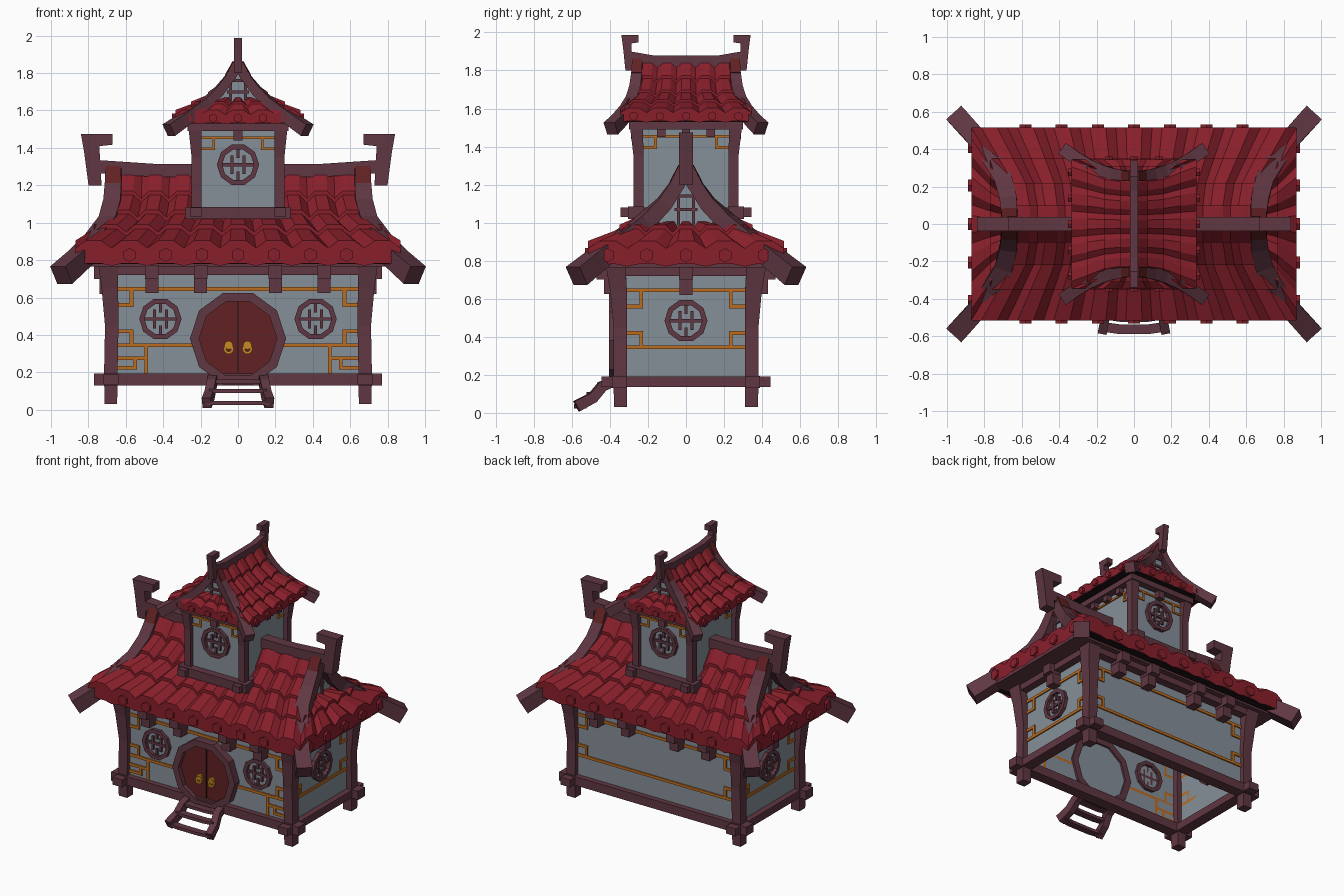
import bpy, bmesh, math
from mathutils import Matrix, Vector

if "Cube" in bpy.data.objects:
    bpy.data.objects.remove(bpy.data.objects["Cube"])

def material(name, rgb):
    m = bpy.data.materials.new(name)
    m.diffuse_color = (*rgb, 1)
    m.use_nodes = True
    m.node_tree.nodes["Principled BSDF"].inputs["Base Color"].default_value = m.diffuse_color
    return m

RED = material("roof red", (0.25, 0.014, 0.024))
WOOD = material("plum wood", (0.115, 0.038, 0.055))
WALL = material("grey wall", (0.235, 0.275, 0.315))
TRIM = material("orange trim", (0.50, 0.15, 0.014))
DOOR = material("door maroon", (0.12, 0.015, 0.016))
GOLD = material("gold", (0.58, 0.26, 0.015))
DARK = material("dark seam", (0.012, 0.005, 0.006))

def rot(deg):
    return Matrix.Rotation(math.radians(deg), 4, 'Z')

I = Matrix.Identity(4)
FRONT, RIGHT, BACK, LEFT = rot(0), rot(90), rot(180), rot(270)

def finish(bm, name, mat):
    me = bpy.data.meshes.new(name)
    bm.to_mesh(me)
    bm.free()
    me.materials.append(mat)
    ob = bpy.data.objects.new(name, me)
    bpy.context.collection.objects.link(ob)
    return ob

def box(bm, lo, hi, M=I):
    lo, hi = Vector(lo), Vector(hi)
    T = Matrix.Translation((lo + hi) / 2) @ Matrix.Diagonal((*(hi - lo), 1))
    bmesh.ops.create_cube(bm, size=1, matrix=M @ T)

def skin(bm, rings, closed_path=False, M=I):
    """Join equal vertex loops into a solid."""
    vs = [[bm.verts.new(M @ Vector(p)) for p in r] for r in rings]
    n, faces = len(vs[0]), []
    for a, b in zip(vs, vs[1:] + vs[:1] if closed_path else vs[1:]):
        faces += [bm.faces.new((a[i], a[(i + 1) % n], b[(i + 1) % n], b[i])) for i in range(n)]
    if not closed_path:
        faces += [bm.faces.new(vs[0]), bm.faces.new(vs[-1])]
    bmesh.ops.recalc_face_normals(bm, faces=faces)

def sweep(bm, pts, sizes, ref=(0, 0, 1), M=I):
    """Rectangular bar along a path; sizes are half widths (side, up)."""
    pts, rings = [Vector(p) for p in pts], []
    for i, p in enumerate(pts):
        t = (pts[min(i + 1, len(pts) - 1)] - pts[max(i - 1, 0)]).normalized()
        s = t.cross(Vector(ref)).normalized()
        u = s.cross(t)
        w, h = sizes[i]
        rings.append([p + s * w * a + u * h * b for a, b in ((-1, -1), (1, -1), (1, 1), (-1, 1))])
    skin(bm, rings, M=M)

def decagon(r, cx, cz, y):
    return [(cx + r * math.cos(math.radians(36 * i)), y, cz + r * math.sin(math.radians(36 * i)))
            for i in range(10)]

def ring(bm, cx, cz, r0, r1, y0, y1, M=I):
    skin(bm, [[l[i] for l in (decagon(r1, cx, cz, y0), decagon(r1, cx, cz, y1),
                              decagon(r0, cx, cz, y1), decagon(r0, cx, cz, y0))]
              for i in range(10)], True, M)

def disc(bm, pos, r, depth, n, M=I):
    bmesh.ops.create_cone(bm, cap_ends=True, segments=n, radius1=r, radius2=r, depth=depth,
                          matrix=M @ Matrix.Translation(pos) @ Matrix.Rotation(math.pi / 2, 4, 'X'))

def tiles(bm, path, zb, k, amp, end, M):
    """Corrugated slope with stepped rows and a drop at the eave."""
    rows = [(path[0], 0, 1)]
    for p in path[1:]:
        rows += [(p, amp, 1), (p, 0, 1)]
    rows[-1] = ((*path[-1][:2], zb), 0, 0.3)
    cols = [(c + d, h) for c in range(-k, k + 1) for d, h in ((-.5, -.8), (-.22, 1), (.22, 1))]
    cols.append((k + .5, -.8))
    grid = []
    for (x, y, z), lift, wave in rows:
        line = []
        for c, h in cols:
            f = c / (k + .5)
            zz = z + lift + h * amp * wave
            line.append(bm.verts.new(M @ Vector((x, f * y, zz) if end else (f * x, -y, zz))))
        grid.append(line)
    for a, b in zip(grid, grid[1:]):
        for i in range(len(a) - 1):
            bm.faces.new((a[i], b[i], b[i + 1], a[i + 1]))

def roof(name, path, endtop, rib, ridge, zb, kl, ke, amp, rib_w, fin, lattice, M):
    # tiled slopes and round eave tiles
    bm, bd = bmesh.new(), bmesh.new()
    ex, ey, ez = path[-1]
    for turn in (I, BACK):
        tiles(bm, path, zb, kl, amp, False, M @ turn)
        tiles(bm, [endtop] + path[3:], zb, ke, amp, True, M @ turn)
        zc, r = (zb + ez) / 2 + amp * .5, amp * 1.7
        for c in range(-kl + (kl > 3), kl + 1 - (kl > 3)):
            disc(bd, (c * ex / (kl + .5), -ey - .002, zc), r, .03, 6, M @ turn)
        for c in range(-ke, ke + 1):
            disc(bd, (c * ey / (ke + .5), -ex - .002, zc), r, .03, 6, M @ turn @ RIGHT)
    finish(bm, name + "_tiles", RED)
    finish(bd, name + "_eave_discs", RED)
    # hip ribs, with maroon caps on top of their upper ends
    bm, bc = bmesh.new(), bmesh.new()
    for sx in (-1, 1):
        for sy in (-1, 1):
            pts = [Vector((x * sx, y * sy, z)) for x, y, z in rib]
            n = len(pts) - 1
            sizes = [(rib_w * (1 + .3 * i / n), rib_w * (.8 + .5 * i / n)) for i in range(n + 1)]
            sweep(bm, pts, sizes, M=M)
            sweep(bc, pts[:2], [(rib_w * .97, rib_w * .8 + .006)] * 2, M=M)
    finish(bc, name + "_rib_caps", DOOR)
    # ridge beam and hooked finials
    x0, w, z0, h, t = fin
    rx = x0 + w * .5
    sweep(bm, [(-rx, 0, ridge + .02), (-rx * .6, 0, ridge), (rx * .6, 0, ridge), (rx, 0, ridge + .02)],
          [(t, .035)] * 4, M=M)
    hook = ((.35, 0), (.76, 0), (.9, .65), (1, 1), (0, 1), (0, .79), (.42, .76))
    for s in (-1, 1):
        skin(bm, [[(s * (x0 + w * u), y, z0 + h * v) for u, v in hook] for y in (-t, t)], M=M)
    finish(bm, name + "_ribs_and_ridge", WOOD)
    # gable walls with lattice
    bg, bl = bmesh.new(), bmesh.new()
    gx = endtop[0]
    half = [(y, z) for _, y, z in path[:3]] + [(path[2][1], endtop[2] - .05)]
    outline = half + [(-y, z) for y, z in reversed(half)]
    for turn in (I, BACK):
        skin(bg, [[(x, y, z) for y, z in outline] for x in (gx - .02, gx)], M=M @ turn)
        za, zt = endtop[2], path[1][2]
        for s in (-1, 1):
            box(bl, (gx - .005, s * .04 - .008, za), (gx + .012, s * .04 + .008, zt + .03), M @ turn)
        for z in lattice:
            box(bl, (gx - .005, -.06, z - .008), (gx + .012, .06, z + .008), M @ turn)
    finish(bg, name + "_gable_walls", WALL)
    finish(bl, name + "_gable_lattice", WOOD)

roof("main_roof",
     [(.66, .01, 1.27), (.665, .1, 1.125), (.69, .22, 1.025), (.77, .35, .945), (.87, .515, .86)],
     (.655, .2, .985),
     [(.665, .004, 1.285), (.667, .05, 1.195), (.67, .115, 1.1), (.69, .22, 1.0), (.76, .35, .90),
      (.85, .47, .805), (.945, .575, .72)],
     1.28, .775, 4, 2, .022, .042, (.67, .17, 1.2, .275, .038), (1.07, 1.14), I)
roof("tower_roof",
     [(.25, .01, 1.84), (.255, .075, 1.745), (.27, .16, 1.67), (.31, .25, 1.62), (.345, .335, 1.575)],
     (.25, .15, 1.655),
     [(.255, .003, 1.85), (.258, .045, 1.775), (.265, .1, 1.705), (.28, .16, 1.645), (.31, .235, 1.59),
      (.35, .305, 1.54), (.395, .37, 1.495)],
     1.845, 1.53, 2, 2, .014, .027, (.25, .09, 1.8, .187, .022), (1.70, 1.76), RIGHT)

# hollow walls, open underneath
for name, x, y, z0, z1 in (("main_walls", .675, .35, .16, .77), ("tower_walls", .215, .25, 1.03, 1.52)):
    bm = bmesh.new()
    box(bm, (-x, -y, z0), (x, y, z1))
    bmesh.ops.recalc_face_normals(bm, faces=bm.faces[:])
    bmesh.ops.delete(bm, geom=[f for f in bm.faces if f.normal.z < -.5], context='FACES_ONLY')
    finish(bm, name, WALL)

# corner posts with feet
bm = bmesh.new()
for sx in (-1, 1):
    for sy in (-1, 1):
        sweep(bm, [(sx * a, sy * b, z) for a, b, z in
                   ((.68, .345, .03), (.68, .345, .2), (.675, .345, .45), (.685, .355, .65), (.695, .37, .78))],
              [(.034, .034), (.036, .036), (.036, .036), (.044, .044), (.052, .052)], (0, 1, 0))
        sweep(bm, [(sx * a, sy * b, z) for a, b, z in
                   ((.222, .25, 1.03), (.222, .25, 1.35), (.232, .262, 1.54))],
              [(.026, .026), (.026, .026), (.036, .036)], (0, 1, 0))
finish(bm, "corner_posts", WOOD)

# crossing base beams for house and tower
bm = bmesh.new()
for M in (FRONT, BACK):
    box(bm, (-.77, -.39, .13), (.77, -.31, .195), M)
    box(bm, (.64, -.445, .135), (.72, .445, .19), M)
    box(bm, (-.28, -.305, 1.02), (.28, -.22, 1.085), M)
    box(bm, (.195, -.345, 1.03), (.255, .345, 1.08), M)
finish(bm, "base_beams", WOOD)

# eave beams and brackets
bm = bmesh.new()
box(bm, (-.73, -.41, .72), (.73, .41, .78))
box(bm, (-.86, -.45, .765), (.86, .45, .79))
box(bm, (-.27, -.3, 1.49), (.27, .3, 1.54))
for M in (FRONT, BACK):
    for x in (-.46, -.2, .2, .46):
        box(bm, (x - .034, -.43, .625), (x + .034, -.35, .71), M)
        box(bm, (x - .036, -.47, .70), (x + .036, -.35, .77), M)
    box(bm, (-.025, -.29, 1.44), (.025, -.25, 1.5), M)
for M in (RIGHT, LEFT):
    box(bm, (-.034, -.74, .62), (.034, -.67, .71), M)
    box(bm, (-.036, -.77, .70), (.036, -.67, .77), M)
    for y in (-.13, 0, .13):
        box(bm, (y - .022, -.255, 1.45), (y + .022, -.21, 1.5), M)
finish(bm, "eave_beams_and_brackets", WOOD)

# shadow gaps under the eaves
bm = bmesh.new()
for M in (FRONT, BACK):
    box(bm, (-.86, -.505, .78), (.86, -.45, .79), M)
box(bm, (-.325, -.335, 1.53), (.325, .335, 1.54))
finish(bm, "eave_undersides", DARK)

# orange trim plates
def trim(bm, pts, d, M, w=.01):
    for s in (-1, 1):
        for (a, z), (b, q) in zip(pts, pts[1:]):
            u0, u1 = sorted((s * a, s * b))
            box(bm, (u0 - w, -d - .009, min(z, q) - w), (u1 + w, -d, max(z, q) + w), M)

bm = bmesh.new()
for M, u, d, stop in ((FRONT, .635, .35, .22), (BACK, .635, .35, 0), (RIGHT, .3, .675, 0), (LEFT, .3, .675, 0)):
    trim(bm, [(u, .645), (0, .645)], d, M)
    trim(bm, [(u, .56), (u - .065, .56), (u - .065, .645)], d, M)
    trim(bm, [(u, .42), (u - .065, .42), (u - .065, .345)], d, M)
    trim(bm, [(u, .345), (stop, .345)], d, M)
trim(bm, [(.49, .345), (.49, .2)], .35, FRONT)
trim(bm, [(.635, .225), (.55, .225), (.55, .275), (.635, .275)], .35, FRONT)
trim(bm, [(.55, .275), (.49, .275)], .35, FRONT)
for M, u, d in ((FRONT, .19, .25), (BACK, .19, .25), (RIGHT, .22, .215), (LEFT, .22, .215)):
    trim(bm, [(u, 1.455), (0, 1.455)], d, M, .007)
    trim(bm, [(u, 1.395), (u - .06, 1.395), (u - .06, 1.455)], d, M, .007)
finish(bm, "wall_trim", TRIM)

# round windows with fretwork
bm = bmesh.new()
for M, cx, cz, d in ((FRONT, -.415, .485, .35), (FRONT, .415, .485, .35), (RIGHT, 0, .485, .675),
                     (LEFT, 0, .485, .675), (FRONT, 0, 1.31, .25), (BACK, 0, 1.31, .25)):
    ring(bm, cx, cz, .085, .113, -d - .025, -d + .02, M)
    y0, y1 = -d - .014, -d
    box(bm, (cx - .09, y0, cz - .009), (cx + .09, y1, cz + .009), M)
    for s in (-1, 1):
        box(bm, (cx + s * .032 - .008, y0, cz - .05), (cx + s * .032 + .008, y1, cz + .05), M)
        a, b = sorted((cz + s * .035, cz + s * .09))
        box(bm, (cx - .008, y0, a), (cx + .008, y1, b), M)
finish(bm, "round_windows", WOOD)

# round double door
bm = bmesh.new()
ring(bm, 0, .38, .208, .257, -.405, -.335)
finish(bm, "door_frame", WOOD)
bm = bmesh.new()
skin(bm, [decagon(.215, 0, .38, y) for y in (-.372, -.351)])
finish(bm, "door_leaves", DOOR)
bm = bmesh.new()
box(bm, (-.004, -.376, .2), (.004, -.37, .575))
finish(bm, "door_seam", DARK)
bm = bmesh.new()
for s in (-1, 1):
    disc(bm, (s * .05, -.378, .345), .024, .016, 8)
    ring(bm, s * .05, .325, .014, .028, -.392, -.376)
finish(bm, "door_knockers", GOLD)

# curved front steps
bm = bmesh.new()
for s in (-1, 1):
    sweep(bm, [(s * .135, -.38, .165), (s * .14, -.44, .14), (s * .152, -.49, .08), (s * .168, -.575, .035)],
          [(.024, .026), (.024, .028), (.024, .028), (.024, .03)])
for y, z, w in ((-.43, .15, .13), (-.485, .1, .15), (-.55, .035, .165)):
    sweep(bm, [(-w, y, z), (-w / 2, y - .012, z), (w / 2, y - .012, z), (w, y, z)], [(.026, .011)] * 4)
finish(bm, "front_steps", WOOD)
